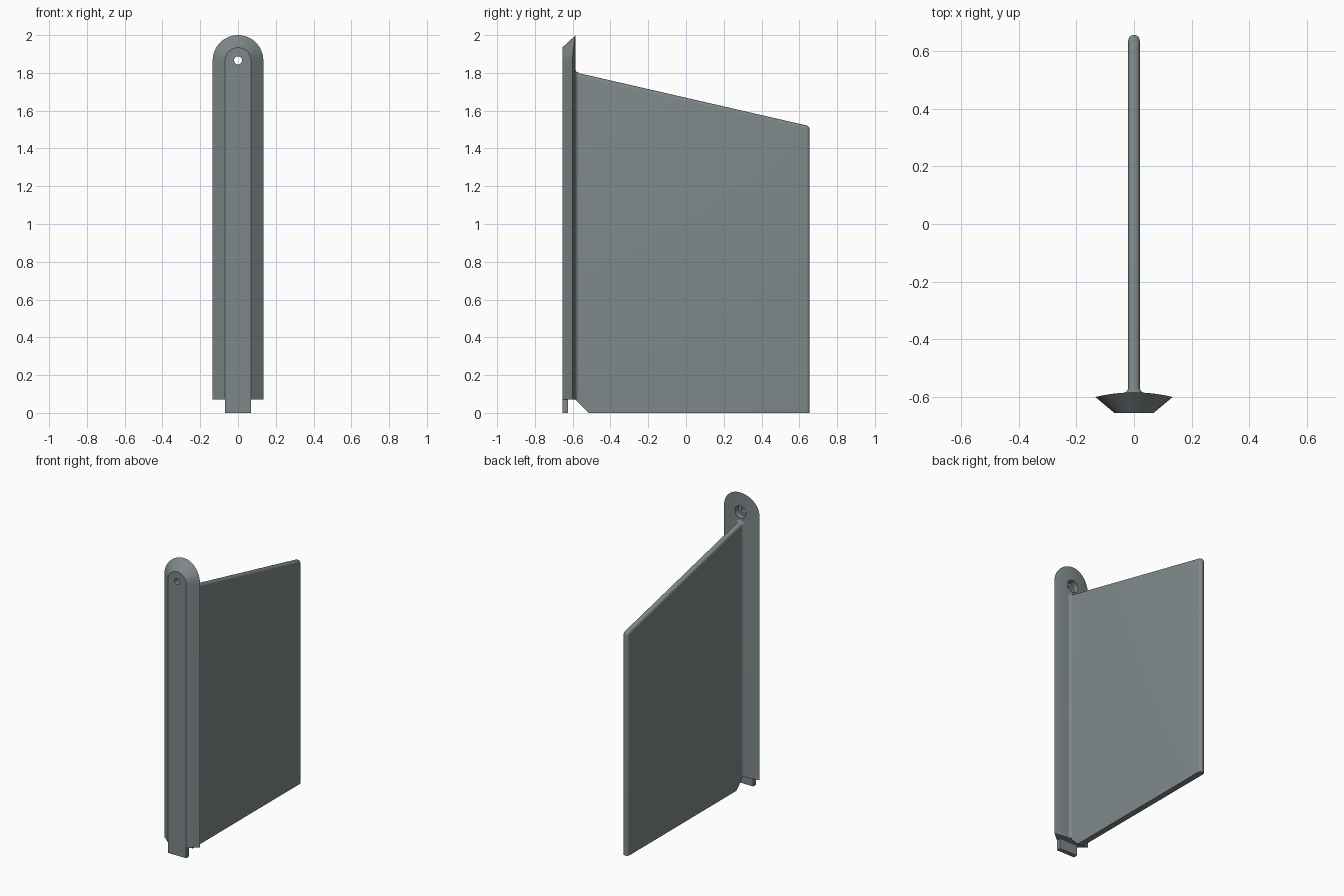
import bpy, bmesh, math
from mathutils import Vector

if "Cube" in bpy.data.objects:
    bpy.data.objects.remove(bpy.data.objects["Cube"])

grey = bpy.data.materials.new("slate grey")
grey.diffuse_color = (0.21, 0.245, 0.25, 1)
grey.use_nodes = True
grey.node_tree.nodes["Principled BSDF"].inputs["Base Color"].default_value = grey.diffuse_color


def make(name, bm, smooth=True):
    bmesh.ops.recalc_face_normals(bm, faces=bm.faces)
    me = bpy.data.meshes.new(name)
    bm.to_mesh(me)
    bm.free()
    ob = bpy.data.objects.new(name, me)
    bpy.context.collection.objects.link(ob)
    me.materials.append(grey)
    if smooth:
        bpy.context.view_layer.objects.active = ob
        ob.select_set(True)
        bpy.ops.object.shade_smooth_by_angle(angle=math.radians(30))
        ob.select_set(False)
    return ob


HOLE_Z, BASE_Z = 1.866, 0.07
FRONT_Y, BACK_Y = -0.655, -0.584
R_FRONT, R_BACK = 0.068, 0.134

# Spine: round-topped strip, narrow flat front, wide gently bowed back
N = 32
bm = bmesh.new()
front, back, low = [], [], []
for i in range(N + 1):
    a = math.pi * i / N
    c, s = math.cos(a), math.sin(a)
    y = BACK_Y - 0.016 * c * c
    front.append(bm.verts.new((R_FRONT * c, FRONT_Y, HOLE_Z + R_FRONT * s)))
    back.append(bm.verts.new((R_BACK * c, y, HOLE_Z + R_BACK * s)))
    low.append(bm.verts.new((R_BACK * c, y, BASE_Z)))
fr = bm.verts.new((R_FRONT, FRONT_Y, BASE_Z))
fl = bm.verts.new((-R_FRONT, FRONT_Y, BASE_Z))
for i in range(N):
    bm.faces.new((front[i], front[i + 1], back[i + 1], back[i]))
    bm.faces.new((back[i], back[i + 1], low[i + 1], low[i]))
bm.faces.new(front + [fl, fr])
bm.faces.new((fr, front[0], back[0], low[0]))
bm.faces.new((fl, front[N], back[N], low[N]))
bm.faces.new(low + [fl, fr])
spine = make("spine", bm, smooth=False)

# Screw hole and its wider recess at the back
for label, radius, y0, y1 in (("hole", 0.021, -0.7, -0.5), ("recess", 0.042, -0.625, -0.5)):
    bpy.ops.mesh.primitive_cylinder_add(vertices=32, radius=radius, depth=y1 - y0,
                                        location=(0, (y0 + y1) / 2, HOLE_Z),
                                        rotation=(math.pi / 2, 0, 0))
    cutter = bpy.context.object
    cutter.name = label + "_cutter"
    cutter.data.materials.append(grey)
    cutter.select_set(False)
    bpy.context.view_layer.objects.active = spine
    mod = spine.modifiers.new(label, 'BOOLEAN')
    mod.object, mod.operation, mod.solver = cutter, 'DIFFERENCE', 'EXACT'
    bpy.ops.object.modifier_apply(modifier=mod.name)
    bpy.data.objects.remove(cutter, do_unlink=True)
spine.select_set(True)
bpy.ops.object.shade_smooth_by_angle(angle=math.radians(30))
spine.select_set(False)

# Foot tab below the spine
bm = bmesh.new()
bmesh.ops.create_cube(bm, size=1)
bmesh.ops.scale(bm, vec=(2 * R_FRONT, 0.03, BASE_Z), verts=bm.verts)
bmesh.ops.translate(bm, vec=(0, FRONT_Y + 0.015, BASE_Z / 2), verts=bm.verts)
make("foot_tab", bm, smooth=False)

# Fin: tapered plate with rounded top and rear edges
T = 0.02
outline = [(-0.6, BASE_Z), (-0.585, BASE_Z), (-0.515, 0), (0.655, 0), (0.655, 1.518), (-0.6, 1.806)]
bm = bmesh.new()
face = bm.faces.new([bm.verts.new((-T, y, z)) for y, z in outline])
ext = bmesh.ops.extrude_face_region(bm, geom=[face])
bmesh.ops.translate(bm, vec=(2 * T, 0, 0), verts=[g for g in ext['geom'] if isinstance(g, bmesh.types.BMVert)])
bmesh.ops.recalc_face_normals(bm, faces=bm.faces)


def on_round_edge(e):
    a, b = (v.co for v in e.verts)
    rear = a.y > 0.65 and b.y > 0.65
    top = a.z > 1.5 and b.z > 1.5
    along = abs(a.x - b.x) < 0.001
    return (along and (rear or top)) or (rear and top)


bmesh.ops.bevel(bm, geom=[e for e in bm.edges if on_round_edge(e)],
                offset=0.0185, segments=6, profile=0.5, affect='EDGES')
make("fin", bm)

# Fillet blending the fin into the back of the spine
F, STEPS = 0.02, 6
bm = bmesh.new()
rings = []
for k in range(STEPS + 1):
    t = math.pi / 2 * k / STEPS
    w = T + F * (1 - math.sin(t))
    y = BACK_Y - 0.002 + F * (1 - math.cos(t))
    pts = [(w, BASE_Z)]
    pts += [(w * math.cos(math.pi * j / 12), 1.781 + w * math.sin(math.pi * j / 12)) for j in range(13)]
    pts += [(-w, BASE_Z)]
    rings.append([bm.verts.new((x, y, z)) for x, z in pts])
for a, b in zip(rings, rings[1:]):
    for j in range(len(a) - 1):
        bm.faces.new((a[j], a[j + 1], b[j + 1], b[j]))
bm.faces.new([r[0] for r in rings] + [r[-1] for r in reversed(rings)])
make("fin_fillet", bm)
